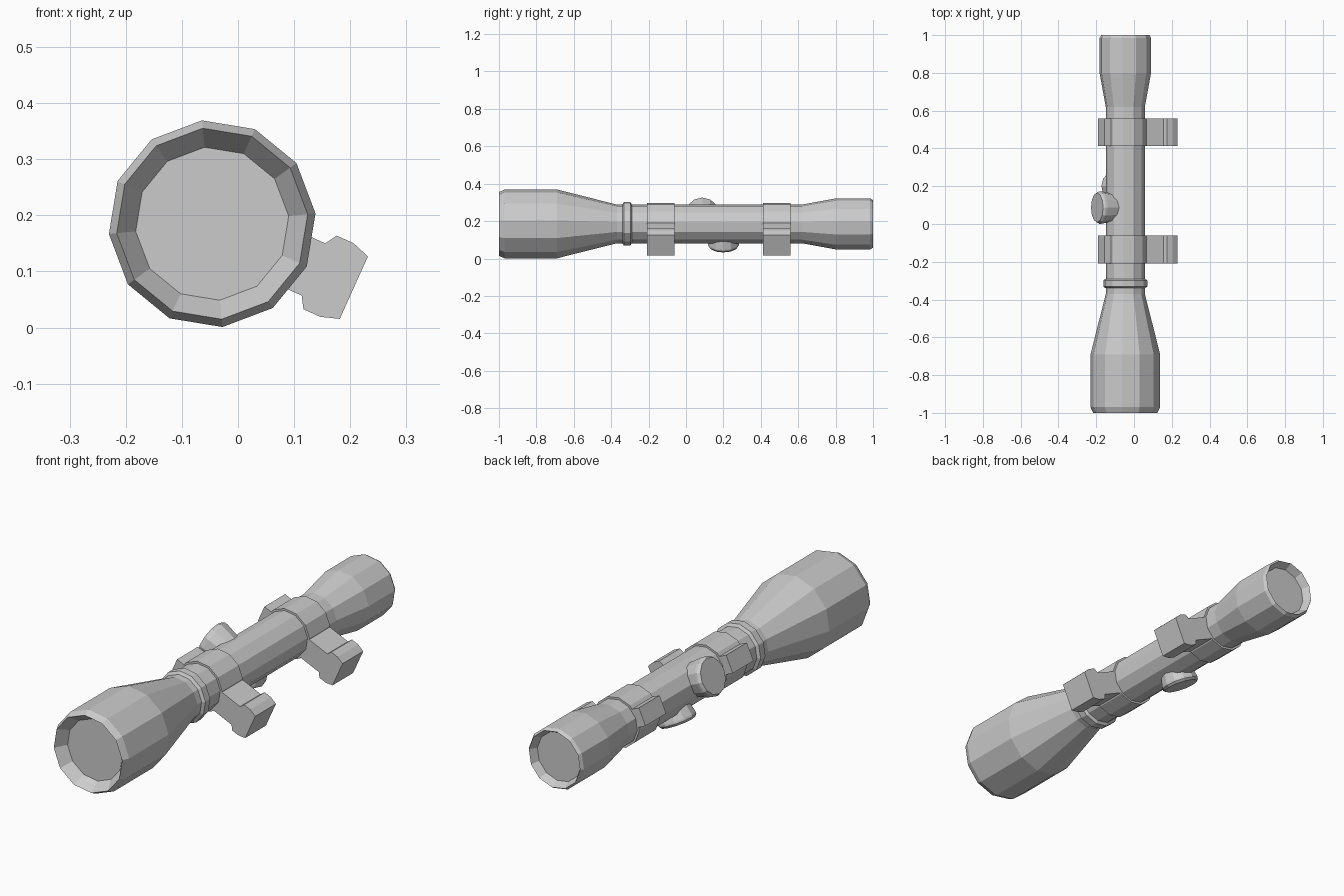
import bpy, bmesh, math
from mathutils import Matrix, Vector

if "Cube" in bpy.data.objects:
    bpy.data.objects.remove(bpy.data.objects["Cube"])

# The whole scope is rolled about its own axis, which runs along y
CX, CZ = -0.046, 0.185
ROLL = math.radians(-24.3)
U = Vector((math.cos(ROLL), 0, math.sin(ROLL)))     # towards the mount base
V = Vector((-math.sin(ROLL), 0, math.cos(ROLL)))    # sideways
Y = Vector((0, 1, 0))


def pt(u, v, y):
    return Vector((CX, 0, CZ)) + U * u + V * v + Y * y


def finish(name, bm):
    bmesh.ops.recalc_face_normals(bm, faces=bm.faces)
    me = bpy.data.meshes.new(name)
    bm.to_mesh(me)
    bm.free()
    ob = bpy.data.objects.new(name, me)
    bpy.context.collection.objects.link(ob)
    return ob


def lathe(name, profile, origin, axis, a, b, sides=12):
    """Capped solid of revolution; profile holds (radius, distance along axis)."""
    bm = bmesh.new()
    rings = []
    for r, d in profile:
        ring = []
        for i in range(sides):
            t = 2 * math.pi * i / sides
            ring.append(bm.verts.new(origin + axis * d + (a * math.cos(t) + b * math.sin(t)) * r))
        rings.append(ring)
    for p, q in zip(rings, rings[1:]):
        for i in range(sides):
            j = (i + 1) % sides
            bm.faces.new((p[i], p[j], q[j], q[i]))
    bm.faces.new(rings[0])
    bm.faces.new(rings[-1])
    return finish(name, bm)


def prism(name, outline, y0, y1):
    """Cross-section in (u, v) extruded along the scope."""
    bm = bmesh.new()
    face = bm.faces.new([bm.verts.new(pt(u, v, y0)) for u, v in outline])
    ext = bmesh.ops.extrude_face_region(bm, geom=[face])
    verts = [g for g in ext["geom"] if isinstance(g, bmesh.types.BMVert)]
    bmesh.ops.translate(bm, verts=verts, vec=Y * (y1 - y0))
    return finish(name, bm)


axis_origin = pt(0, 0, 0)

# Main body with recessed lenses at both ends
lathe("scope_body", [
    (0.137, -0.95), (0.171, -1.0), (0.185, -0.97), (0.185, -0.69),
    (0.104, -0.37), (0.104, 0.62), (0.137, 0.80), (0.137, 0.985),
    (0.128, 1.0), (0.110, 0.965)], axis_origin, Y, U, V)

# Collar behind the objective bell
lathe("collar", [(0.104, -0.34), (0.117, -0.332), (0.117, -0.298), (0.104, -0.29)],
      axis_origin, Y, U, V)

# Mounts: ring, clamp flange and rail base
half = [(0.09, 0.051), (0.198, 0.051), (0.211, 0.072), (0.244, 0.072), (0.277, 0.061)]
base = half + [(u, -v) for u, v in reversed(half)]
flange = [(-0.09, -0.04), (-0.14, -0.04), (-0.14, 0.04), (-0.09, 0.04)]
for label, y0 in (("front", -0.208), ("rear", 0.412)):
    y1 = y0 + 0.147
    lathe(label + "_mount_ring", [(0.113, y0), (0.113, y1)], axis_origin, Y, U, V)
    prism(label + "_mount_flange", flange, y0, y1)
    prism(label + "_mount_base", base, y0, y1)

# Adjustment turrets, opposite the mount and on its side
lathe("elevation_turret", [(0.072, 0.06), (0.086, 0.14), (0.086, 0.152), (0.078, 0.164)],
      pt(0, 0, 0.087), -U, Y, V)
lathe("windage_turret", [(0.068, 0.05), (0.083, 0.115), (0.083, 0.124), (0.074, 0.134)],
      pt(0, 0, 0.2), -V, Y, U)
